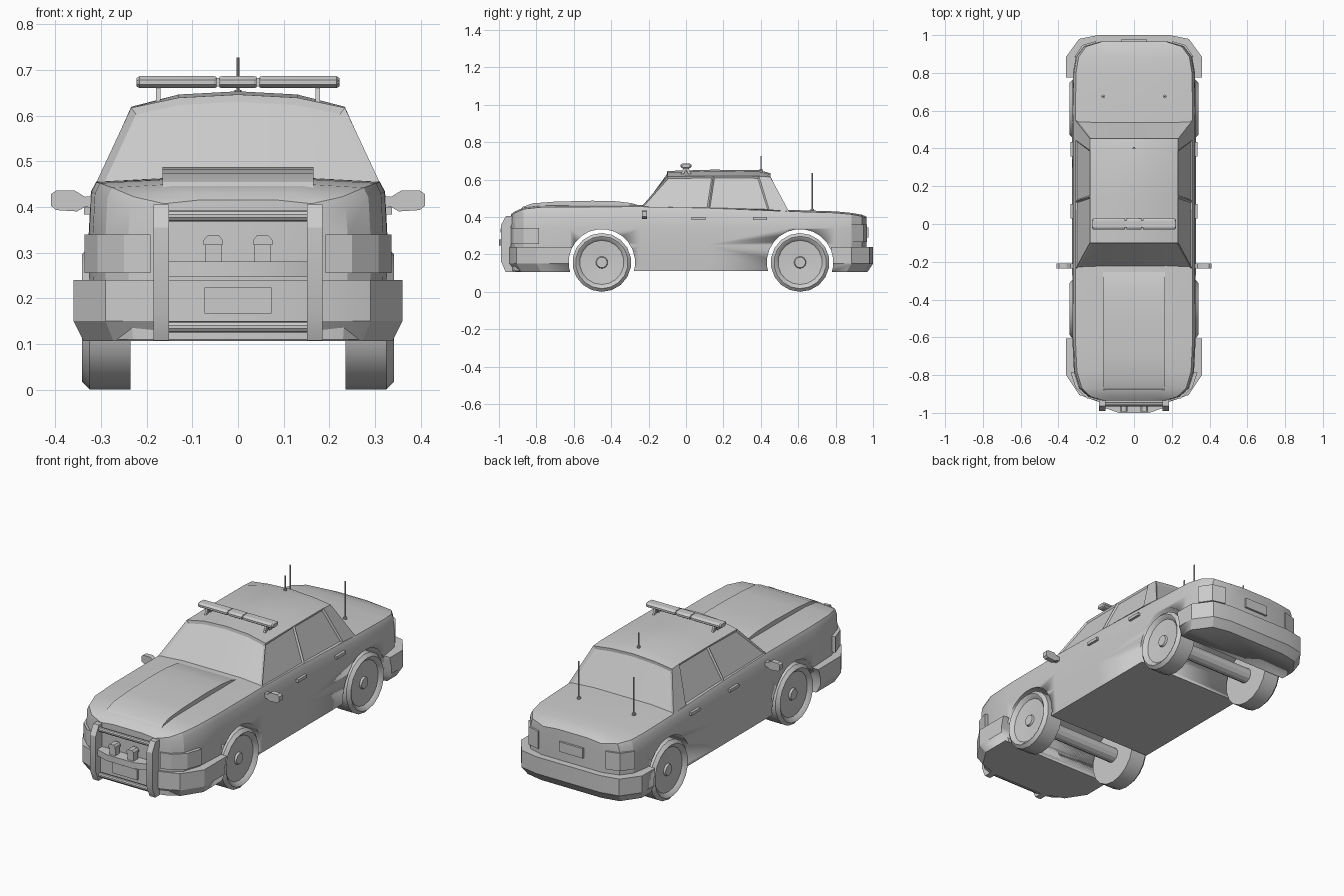
import bpy, bmesh, math
from mathutils import Matrix

if "Cube" in bpy.data.objects:
    bpy.data.objects.remove(bpy.data.objects["Cube"])

def finish(name, bm, angle=25):
    bmesh.ops.recalc_face_normals(bm, faces=bm.faces)
    me = bpy.data.meshes.new(name)
    bm.to_mesh(me)
    bm.free()
    ob = bpy.data.objects.new(name, me)
    bpy.context.collection.objects.link(ob)
    bpy.ops.object.select_all(action='DESELECT')
    ob.select_set(True)
    bpy.context.view_layer.objects.active = ob
    bpy.ops.object.shade_smooth_by_angle(angle=math.radians(angle))
    return ob

def loft(name, rings, angle=25):
    """Skin a list of equal-length closed rings and cap both ends."""
    bm = bmesh.new()
    vs = [[bm.verts.new(p) for p in r] for r in rings]
    n = len(vs[0])
    for a, b in zip(vs, vs[1:]):
        for i in range(n):
            j = (i + 1) % n
            bm.faces.new((a[i], a[j], b[j], b[i]))
    bm.faces.new(vs[0])
    bm.faces.new(vs[-1])
    return finish(name, bm, angle)

def prism(name, axis, pts, a, b):
    """Extrude a 2D outline along an axis from a to b."""
    put = {'x': lambda p, t: (t, p[0], p[1]),
           'y': lambda p, t: (p[0], t, p[1]),
           'z': lambda p, t: (p[0], p[1], t)}[axis]
    return loft(name, [[put(p, t) for p in pts] for t in (a, b)])

def box(name, x0, x1, y0, y1, z0, z1):
    return prism(name, 'z', [(x0, y0), (x1, y0), (x1, y1), (x0, y1)], z0, z1)

def lathe_x(name, profile, y, z, n=16, side=1):
    """Spin an (x, radius) profile about an axis parallel to x."""
    ang = [math.tau * (i + .5) / n for i in range(n)]
    return loft(name, [[(side * x, y + r * math.cos(a), z + r * math.sin(a)) for a in ang]
                       for x, r in profile])

def rod(name, x, y, z0, z1, r, n=8):
    ang = [math.tau * i / n for i in range(n)]
    return prism(name, 'z', [(x + r * math.cos(a), y + r * math.sin(a)) for a in ang], z0, z1)

AXLES = (-.45, .61)
WHEEL_Z = .157

# Lower body: cross-sections (y, half width, top height)
def section(y, w, t):
    half = [(w - .01, .11), (w, .25), (w, .34), (w * .985, t - .03), (w * .95, t - .008), (w * .5, t)]
    return [(x, y, z) for x, z in half] + [(-x, y, z) for x, z in reversed(half)]

body = loft('body', [section(*s) for s in (
    (-.935, .17, .415), (-.915, .24, .43), (-.87, .29, .45), (-.78, .318, .46), (-.62, .326, .462),
    (-.24, .327, .463), (.1, .327, .456), (.55, .327, .438), (.8, .323, .43),
    (.885, .308, .422), (.94, .265, .412), (.965, .18, .402))])

# Bumpers: plan outlines with a tucked-in lower edge
def bumper(name, outline):
    full = outline + [(-x, y) for x, y in reversed(outline)]
    rings = []
    for k, z in ((.94, .106), (1, .15), (1, .24)):
        ky = 1 - (1 - k) * .5
        rings.append([(x * k, y * ky if abs(y) > .79 else y, z) for x, y in full])
    return loft(name, rings)

front_bumper = bumper('front_bumper', [(.36, -.6), (.36, -.8), (.29, -.905), (.17, -.948)])
rear_bumper = bumper('rear_bumper', [(.36, .775), (.36, .885), (.29, .98), (.19, 1.0)])

# Wheel arches cut right through the body
for y in AXLES:
    cutter = lathe_x('arch_cutter', [(-.5, .178), (.5, .178)], y, WHEEL_Z, 24)
    cutter.hide_render = True
    for ob in (body, front_bumper, rear_bumper):
        m = ob.modifiers.new('arch', 'BOOLEAN')
        m.operation, m.object, m.solver = 'DIFFERENCE', cutter, 'EXACT'
        bpy.context.view_layer.objects.active = ob
        bpy.ops.object.modifier_apply(modifier=m.name)
    bpy.data.objects.remove(cutter)

# Cabin: crowned roof, pillars and recessed glass
bm = bmesh.new()
roof_x = [(-.234, .617), (-.13, .639), (0, .646), (.13, .639), (.234, .617)]
roof_y = [(-.1, 0), (.145, .007), (.39, .004), (.452, -.012)]
base_y = [(-.24, .452), (.12, .446), (.445, .438), (.55, .43)]
base_x = [-.311, -.16, 0, .16, .311]
roof = [[bm.verts.new((x, y, z + (dz if abs(x) < .2 else dz * .3))) for x, z in roof_x] for y, dz in roof_y]
for a, b in zip(roof, roof[1:]):
    for i in range(4):
        bm.faces.new((a[i], a[i + 1], b[i + 1], b[i]))
low = {(i, j): bm.verts.new((base_x[i], *base_y[j])) for i in range(5) for j in range(4)
       if i in (0, 4) or j in (0, 3)}
glass = {}
for j in (0, 3):
    glass[j] = [bm.faces.new((low[i, j], low[i + 1, j], roof[j][i + 1], roof[j][i])) for i in range(4)]
sides = []
for i in (0, 4):
    for j in range(3):
        f = bm.faces.new((low[i, j], low[i, j + 1], roof[j + 1][i], roof[j][i]))
        if j < 2:
            sides.append(f)
bmesh.ops.recalc_face_normals(bm, faces=bm.faces)
if roof[0][2].link_faces[0].normal.z < 0 and roof[1][2].link_faces[0].normal.z < 0:
    bmesh.ops.reverse_faces(bm, faces=bm.faces)
bmesh.ops.inset_individual(bm, faces=sides, thickness=.011, depth=-.008)
for j in (0, 3):
    bmesh.ops.inset_region(bm, faces=glass[j], thickness=.014, depth=-.008, use_even_offset=True)
bm.faces.new([low[i, 0] for i in range(5)] + [low[4, 1], low[4, 2]]
             + [low[i, 3] for i in range(4, -1, -1)] + [low[0, 2], low[0, 1]])
finish('cabin', bm)

# Raised hood panel
prism('hood_panel', 'x', [(-.885, .44), (-.87, .455), (-.82, .473), (-.7, .482), (-.5, .487), (-.37, .484),
                          (-.29, .474), (-.23, .455), (-.23, .44)], -.165, .165)

# Wheels and axles
for y, end in zip(AXLES, ('front', 'rear')):
    for s, side in ((1, 'left'), (-1, 'right')):
        lathe_x(f'{end}_{side}_wheel', [(.235, .05), (.235, .157), (.325, .157), (.341, .14), (.337, .132),
                (.322, .118), (.316, .032), (.326, .028), (.326, .005)], y, WHEEL_Z, 18, s)
    lathe_x(f'{end}_axle', [(-.24, .04), (.24, .04)], y, WHEEL_Z, 12)

for s, side in ((1, 'left'), (-1, 'right')):
    def mir(pts):
        return [(s * x, v) for x, v in pts]
    # Wrap-around lamps
    prism(f'{side}_headlight', 'z', mir([(.192, -.936), (.25, -.922), (.308, -.868), (.336, -.785),
                                         (.29, -.785), (.192, -.87)]), .255, .34)
    prism(f'{side}_taillight', 'z', mir([(.2, .968), (.272, .948), (.316, .884), (.2, .884)]), .265, .36)
    # Wing mirrors
    prism(f'{side}_mirror', 'y', mir([(.31, .397), (.335, .4), (.352, .39), (.398, .393), (.409, .402),
                                      (.409, .428), (.398, .436), (.358, .436), (.335, .422), (.31, .425)]),
          -.235, -.208)
    # Door handles
    for y, which in ((.03, 'front'), (.358, 'rear')):
        box(f'{side}_{which}_door_handle', s * .315, s * .337, y, y + .075, .383, .399)
    # Push bar uprights
    prism(f'{side}_push_bar_upright', 'x', [(-.912, .107), (-.965, .107), (-.99, .165), (-.99, .355),
          (-.963, .405), (-.915, .405), (-.935, .35), (-.935, .165)], s * .151, s * .185)
    # Small lamps on the push bar
    box(f'{side}_push_bar_lamp', s * .036, s * .072, -.988, -.952, .278, .318)
    prism(f'{side}_push_bar_lamp_cap', 'y', mir([(.034, .316), (.075, .316), (.075, .328), (.066, .338),
                                                 (.042, .338), (.034, .328)]), -.993, -.948)
    # Light bar stands
    prism(f'{side}_light_bar_stand', 'x', [(-.028, .628), (-.012, .628), (0, .655), (.012, .628),
          (.028, .628), (.012, .668), (-.012, .668)], s * .17, s * .18)
    # Trunk antennas
    rod(f'{side}_trunk_antenna_base', s * .163, .675, .425, .443, .01)
    rod(f'{side}_trunk_antenna', s * .163, .675, .43, .635, .004, 6)

# Push bar cross members
lathe_x('push_bar_top_tube', [(-.155, .012), (.155, .012)], -.955, .38, 10)
lathe_x('push_bar_bottom_tube', [(-.155, .012), (.155, .012)], -.955, .137, 10)
prism('push_bar_shelf', 'z', [(-.152, -.935), (-.152, -.975), (-.08, -1.0), (.08, -1.0), (.152, -.975),
                              (.152, -.935)], .247, .28)

# Number plates
box('front_plate', -.073, .073, -.958, -.94, .167, .223)
box('rear_plate', -.07, .07, .955, .976, .29, .343)

# Roof light bar in three segments on a core
def lamp(name, x0, x1, c0=0, c1=0):
    outline = [(-.03, -.005), (-.018, -.013), (.018, -.013), (.03, -.005),
               (.03, .005), (.018, .013), (-.018, .013), (-.03, .005)]
    return loft(name, [[(x, y * k, .673 + z * k) for y, z in outline]
                       for x, k in ((x0, 1 - c0), (x0 + .006, 1), (x1 - .006, 1), (x1, 1 - c1))])

lamp('light_bar_right', -.222, -.047, .3, .1)
lamp('light_bar_middle', -.041, .041, .1, .1)
lamp('light_bar_left', .047, .222, .1, .3)
box('light_bar_core', -.2, .2, -.022, .022, .664, .682)

# Roof antenna
rod('roof_antenna_base', 0, .4, .64, .656, .008)
rod('roof_antenna', 0, .4, .645, .727, .003, 6)
